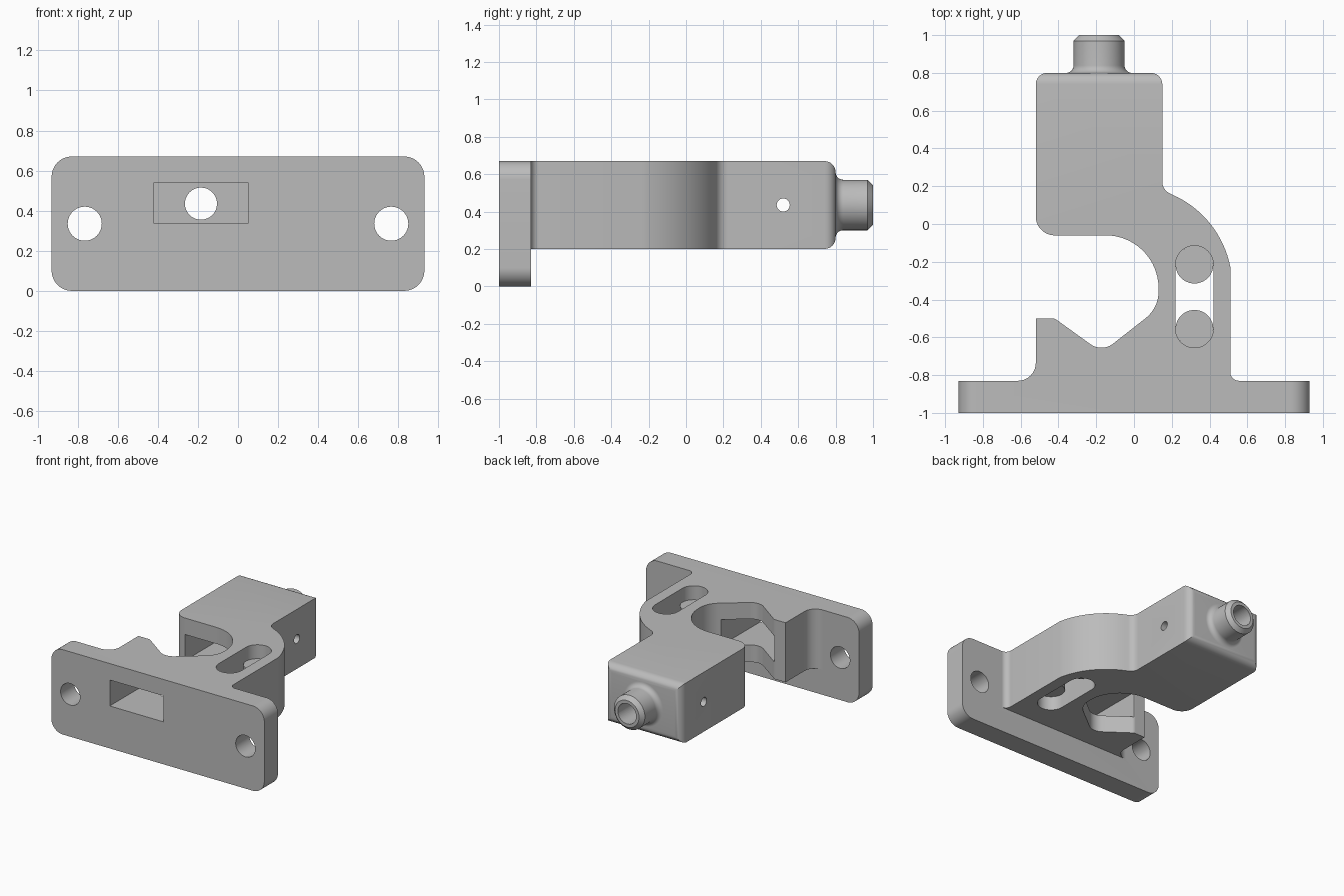
import bpy, bmesh, math
from mathutils import Vector

if "Cube" in bpy.data.objects:
    bpy.data.objects.remove(bpy.data.objects["Cube"])

grey = bpy.data.materials.new("plain grey")
grey.use_nodes = True
colour = (0.5, 0.5, 0.5, 1)
grey.diffuse_color = colour
grey.node_tree.nodes["Principled BSDF"].inputs["Base Color"].default_value = colour


def rounded(corners, steps=16):
    """Turn (u, v, radius) corners into an outline with rounded corners."""
    out = []
    for i, (u, v, r) in enumerate(corners):
        p = Vector((u, v))
        if r == 0:
            out.append(p)
            continue
        a = (Vector(corners[i - 1][:2]) - p).normalized()
        b = (Vector(corners[(i + 1) % len(corners)][:2]) - p).normalized()
        half = a.angle(b) / 2
        c = p + (a + b).normalized() * r / math.sin(half)
        s, e = p + a * r / math.tan(half) - c, p + b * r / math.tan(half) - c
        start = math.atan2(s.y, s.x)
        turn = math.atan2(s.x * e.y - s.y * e.x, s.dot(e))
        for k in range(steps + 1):
            t = start + turn * k / steps
            out.append(c + r * Vector((math.cos(t), math.sin(t))))
    return out


def finish(name, bm):
    bmesh.ops.remove_doubles(bm, verts=bm.verts, dist=0.0005)
    bmesh.ops.recalc_face_normals(bm, faces=bm.faces)
    mesh = bpy.data.meshes.new(name)
    bm.to_mesh(mesh)
    bm.free()
    mesh.materials.append(grey)
    ob = bpy.data.objects.new(name, mesh)
    bpy.context.collection.objects.link(ob)
    return ob


def prism(name, outline, lo, hi, axis="z", bevel_back=False):
    """Extrude an outline along z (xy outline), y (xz) or x (yz)."""
    place = {"z": lambda u, v, w: (u, v, w),
             "y": lambda u, v, w: (u, w, v),
             "x": lambda u, v, w: (w, u, v)}[axis]
    bm = bmesh.new()
    rings = [[bm.verts.new(place(p[0], p[1], w)) for p in outline] for w in (lo, hi)]
    for ring in rings:
        bm.faces.new(ring)
    n = len(outline)
    for i in range(n):
        j = (i + 1) % n
        bm.faces.new((rings[0][i], rings[0][j], rings[1][j], rings[1][i]))
    bmesh.ops.recalc_face_normals(bm, faces=bm.faces)
    if bevel_back:
        edges = [e for e in bm.edges if all(v.co.y > 0.79 for v in e.verts)]
        bmesh.ops.bevel(bm, geom=edges, offset=0.06, segments=6, profile=0.5, affect="EDGES")
    return finish(name, bm)


def circle(u, v, r, n=48):
    return [(u + r * math.cos(k * math.tau / n), v + r * math.sin(k * math.tau / n))
            for k in range(n)]


def box(u0, u1, v0, v1, r=0.0):
    return rounded([(u0, v0, r), (u1, v0, r), (u1, v1, r), (u0, v1, r)])


def combine(ob, tool, operation):
    """Apply a boolean and discard the tool."""
    bpy.context.view_layer.objects.active = ob
    mod = ob.modifiers.new("combine", "BOOLEAN")
    mod.operation, mod.solver, mod.object = operation, "EXACT", tool
    bpy.ops.object.modifier_apply(modifier=mod.name)
    bpy.data.objects.remove(tool)


def smooth(ob):
    bpy.ops.object.select_all(action="DESELECT")
    ob.select_set(True)
    bpy.context.view_layer.objects.active = ob
    bpy.ops.object.shade_smooth_by_angle(angle=math.radians(25))


LOW, TOP = 0.2, 0.67
AX, AZ = -0.185, 0.435  # bore axis

# arm: foot, V notch, curved neck and rear block in one outline
neck = [(-0.01 + 0.53 * math.cos(math.radians(a)), -0.33 + 0.53 * math.sin(math.radians(a)), 0)
        for a in [66 - 55 * k / 16 for k in range(17)]]
outline = rounded([
    (-0.62, -0.9, 0), (-0.62, -0.83, 0), (-0.52, -0.83, 0.095),
    (-0.52, -0.5, 0), (-0.42, -0.5, 0.04), (-0.17, -0.68, 0.1),
    (0.13, -0.445, 0.18), (0.13, -0.06, 0.28), (-0.52, -0.06, 0.1),
    (-0.52, 0.8, 0), (0.15, 0.8, 0), (0.15, 0.18, 0.07)] + neck + [
    (0.51, -0.83, 0.045), (0.56, -0.83, 0), (0.56, -0.9, 0)])
bracket = prism("bracket", outline, LOW, TOP, bevel_back=True)

# mounting plate
plate = prism("mounting_plate", box(-0.93, 0.93, 0, TOP, 0.1), -1, -0.83, "y")
combine(bracket, plate, "UNION")

# nozzle: turned profile with a flared root and a chamfered tip
flare = [(0.175 - 0.04 * math.sin(t), 0.84 - 0.04 * math.cos(t))
         for t in [k * math.pi / 16 for k in range(9)]]
profile = [(0, 0.76), (0.175, 0.76)] + flare + [(0.135, 0.97), (0.105, 1.0), (0, 1.0)]
bm = bmesh.new()
verts = [bm.verts.new((AX + r, y, AZ)) for r, y in profile]
edges = [bm.edges.new(pair) for pair in zip(verts, verts[1:])]
bmesh.ops.spin(bm, geom=verts + edges, cent=(AX, 0, AZ), axis=(0, 1, 0),
               angle=math.tau, steps=48)
combine(bracket, finish("nozzle", bm), "UNION")

# openings: window and pocket, bore, screw holes, pin hole, slot
cutters = [
    prism("window_cutter", box(-0.42, 0.05, 0.335, 0.54), -1.1, 0.6, "y"),
    prism("bore_cutter", circle(AX, AZ, 0.08), 0.5, 1.1, "y"),
    prism("pin_cutter", circle(0.52, AZ, 0.035, 24), -0.7, 0.3, "x"),
    prism("slot_cutter", box(0.22, 0.42, -0.655, -0.115, 0.1), 0.1, 0.8),
]
for side in (-1, 1):
    cutters.append(prism("screw_cutter", circle(side * 0.765, 0.335, 0.085), -1.1, -0.7, "y"))
for cutter in cutters:
    combine(bracket, cutter, "DIFFERENCE")
smooth(bracket)

# round posts recessed in the slot ends
for name, y in (("front_slot_post", -0.555), ("back_slot_post", -0.215)):
    smooth(prism(name, circle(0.32, y, 0.1), 0.31, 0.56))
